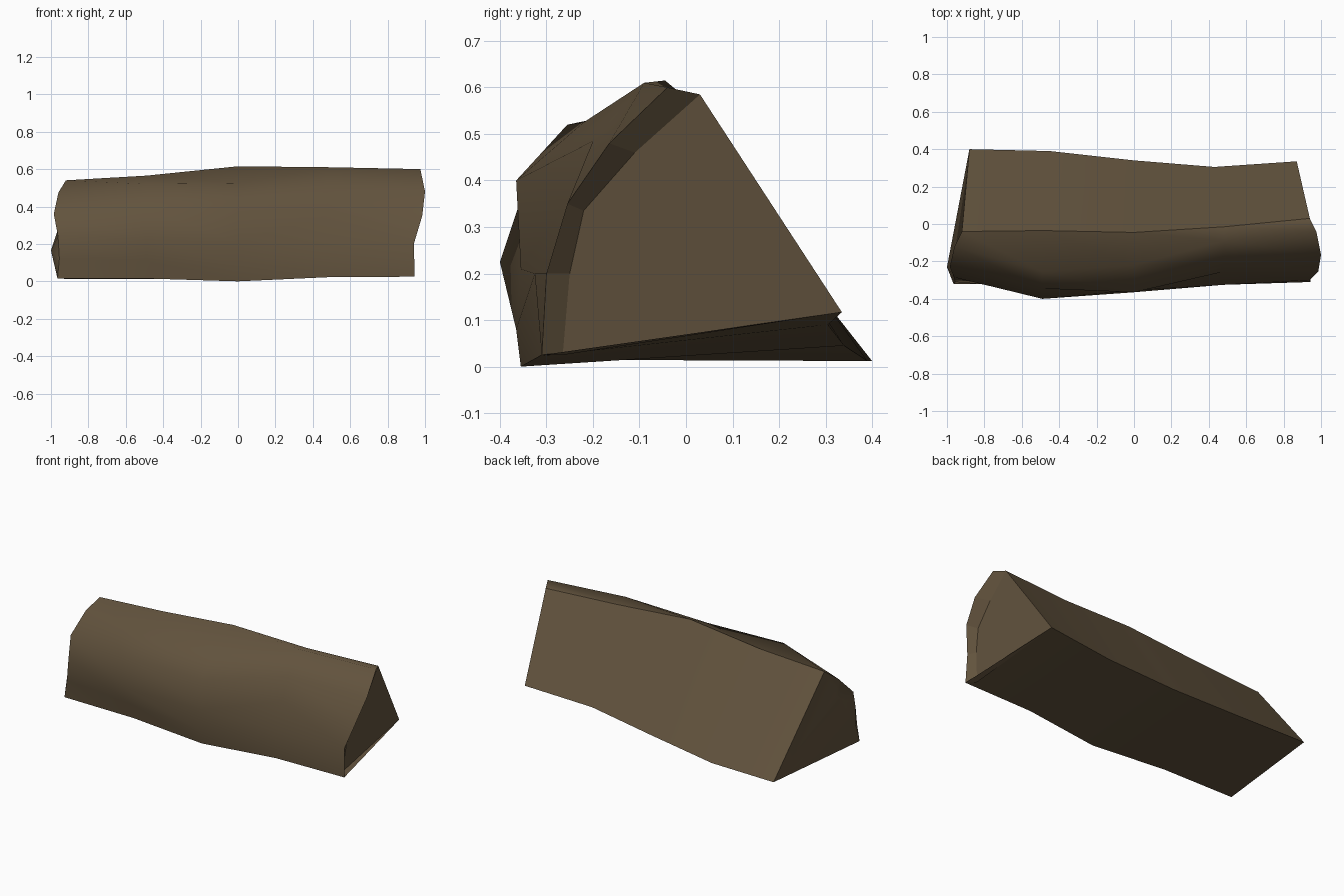
import bpy, bmesh

if "Cube" in bpy.data.objects:
    bpy.data.objects.remove(bpy.data.objects["Cube"])

mat = bpy.data.materials.new("dark brown wood")
mat.diffuse_color = (0.122, 0.086, 0.047, 1)
mat.use_nodes = True
mat.node_tree.nodes["Principled BSDF"].inputs["Base Color"].default_value = mat.diffuse_color

# Cross-sections along x: (y, z) points: back corner, ridge, bark from top to bottom
stations = [-0.95, -0.49, 0.0, 0.48, 0.95]
profiles = [
    [(.40, .012), (-.04, .54), (-.12, .475), (-.23, .36), (-.285, .24), (-.31, .12), (-.32, .015)],
    [(.39, .012), (-.035, .565), (-.255, .52), (-.345, .39), (-.40, .225), (-.35, .11), (-.325, .015)],
    [(.34, .045), (-.045, .615), (-.22, .525), (-.365, .40), (-.355, .21), (-.365, .08), (-.355, 0)],
    [(.305, .09), (-.015, .59), (-.09, .61), (-.20, .485), (-.255, .35), (-.325, .20), (-.315, .022)],
    [(.335, .117), (.03, .585), (-.04, .60), (-.165, .48), (-.255, .35), (-.30, .20), (-.31, .025)],
]
# Uneven saw-cut ends
end_x = {0: [-.88, -.92, -.96, -.985, -.962, -.955, -.965],
         4: [.87, .94, .975, 1.0, .985, .94, .945]}
back_x = {1: -.45, 3: .43}

bm = bmesh.new()
rings = []
for i, prof in enumerate(profiles):
    ring = []
    for j, (y, z) in enumerate(prof):
        x = end_x[i][j] if i in end_x else stations[i]
        if j == 0:
            x = back_x.get(i, x)
        ring.append(bm.verts.new((x, y, z)))
    rings.append(ring)

# Log sides: bark is smooth, split faces meet it at hard edges
n = len(rings[0])
for a, b in zip(rings, rings[1:]):
    for j in range(n):
        k = (j + 1) % n
        bm.faces.new((a[j], a[k], b[k], b[j])).smooth = True
    for j in (0, 1, n - 1):
        bm.edges.get((a[j], b[j])).smooth = False

# Left end: hollow above, bulging splinter point below
left, rim = rings[0], rings[-1]
hollow = bm.verts.new((-.935, -.13, .36))
tip = bm.verts.new((-1.0, -.23, .165))
for hub, loop in ((hollow, left[:5] + [tip, left[0]]), (tip, left[4:] + [left[0]])):
    for p, q in zip(loop, loop[1:]):
        bm.faces.new((p, q, hub)).smooth = True

# Right end: bark rim around the flat split wood
inner = [rim[0], rim[1]] + [bm.verts.new(p) for p in
         ((.936, -.11, .46), (.930, -.22, .335), (.918, -.25, .20), (.90, -.265, .025))]
outer = rim[2:]
bm.faces.new((rim[1], outer[0], outer[1], inner[2]))
for j in range(1, 4):
    bm.faces.new((outer[j], outer[j + 1], inner[j + 2], inner[j + 1]))
bm.faces.new((outer[4], rim[0], inner[5]))
bm.faces.new(inner)
for ring in (left, rim):
    for j in range(n):
        bm.edges.get((ring[j], ring[(j + 1) % n])).smooth = False

bmesh.ops.recalc_face_normals(bm, faces=bm.faces[:])
me = bpy.data.meshes.new("split_log")
bm.to_mesh(me)
bm.free()
me.materials.append(mat)
log = bpy.data.objects.new("split_log", me)
bpy.context.collection.objects.link(log)
